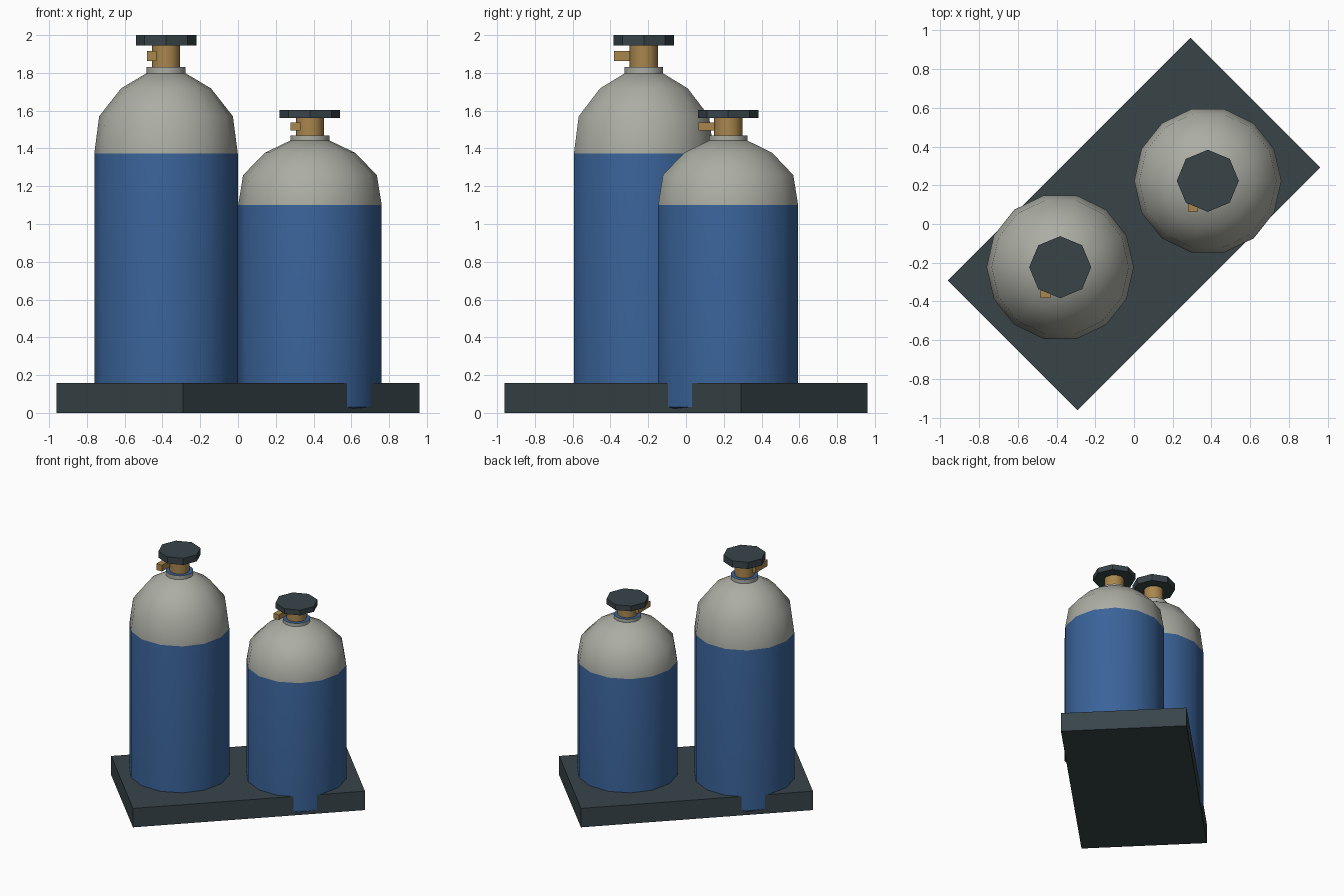
import bpy, math
from mathutils import Matrix

cube = bpy.data.objects.get("Cube")
if cube:
    bpy.data.objects.remove(cube, do_unlink=True)


def material(name, rgb):
    m = bpy.data.materials.new(name)
    m.use_nodes = True
    m.diffuse_color = (*rgb, 1)
    m.node_tree.nodes["Principled BSDF"].inputs["Base Color"].default_value = (*rgb, 1)
    return m


BLUE = material("tank blue", (0.042, 0.125, 0.32))
GREY = material("shoulder grey", (0.41, 0.42, 0.37))
DARK = material("dark slate", (0.040, 0.058, 0.066))
BRASS = material("brass", (0.40, 0.24, 0.075))


def finish(name, verts, faces, mats, smooth):
    mesh = bpy.data.meshes.new(name)
    mesh.from_pydata(verts, [], faces)
    for m in mats:
        mesh.materials.append(m)
    obj = bpy.data.objects.new(name, mesh)
    bpy.context.collection.objects.link(obj)
    if smooth:
        bpy.ops.object.select_all(action="DESELECT")
        bpy.context.view_layer.objects.active = obj
        obj.select_set(True)
        bpy.ops.object.shade_smooth_by_angle(angle=math.radians(40))
    return obj


def lathe(name, profile, sides, centre, mats, smooth=True):
    """Spin a closed-ended (radius, height) profile around a vertical axis."""
    cx, cy = centre
    verts = []
    for r, z in profile:
        for i in range(sides):
            a = math.tau * i / sides
            verts.append((cx + r * math.cos(a), cy + r * math.sin(a), z))
    faces = [tuple(reversed(range(sides)))]
    for k in range(len(profile) - 1):
        for i in range(sides):
            j = (i + 1) % sides
            a, b = k * sides, (k + 1) * sides
            faces.append((a + i, a + j, b + j, b + i))
    top = (len(profile) - 1) * sides
    faces.append(tuple(range(top, top + sides)))
    return finish(name, verts, faces, mats, smooth)


def box(name, size, centre, mat, turn=0):
    bpy.ops.mesh.primitive_cube_add(size=1)
    obj = bpy.context.object
    obj.name = name
    obj.data.transform(Matrix.Translation(centre) @ Matrix.Rotation(turn, 4, "Z")
                       @ Matrix.Diagonal((*size, 1)))
    obj.data.materials.append(mat)
    return obj


# Base slab, set diagonally
box("base", (1.772, 0.948, 0.157), (0, 0, 0.0785), DARK, math.radians(45))


def gas_tank(prefix, centre, s):
    """One tank with its valve; s squashes every height."""
    cx, cy = centre
    # Body and shoulder: blue below the shoulder line, grey above
    seam = 1.372 * s
    profile = [(0.33, 0.003), (0.38, 0.04), (0.38, 1.372), (0.354, 1.57),
               (0.238, 1.718), (0.10, 1.80)]
    tank = lathe(prefix + "_tank", [(r, z * s) for r, z in profile], 14, centre, [BLUE, GREY])
    for p in tank.data.polygons:
        p.material_index = int(p.center.z > seam)
    # Neck collar with a blue top face
    collar = lathe(prefix + "_collar", [(0.104, 1.785 * s), (0.104, 1.83 * s)], 14, centre,
                   [GREY, BLUE])
    for p in collar.data.polygons:
        p.material_index = int(p.normal.z > 0.5)
    # Valve stem, side outlet and handwheel
    lathe(prefix + "_valve_stem", [(0.075, 1.82 * s), (0.075, 1.95 * s)], 12, centre, [BRASS])
    box(prefix + "_valve_outlet", (0.052, 0.16, 0.052 * s),
        (cx - 0.076, cy - 0.078, 1.89 * s), BRASS)
    lathe(prefix + "_handwheel", [(0.16, 1.945 * s), (0.16, 2.0 * s)], 8, centre, [DARK], False)


gas_tank("tall", (-0.381, -0.223), 1.0)
gas_tank("short", (0.381, 0.223), 0.802)
